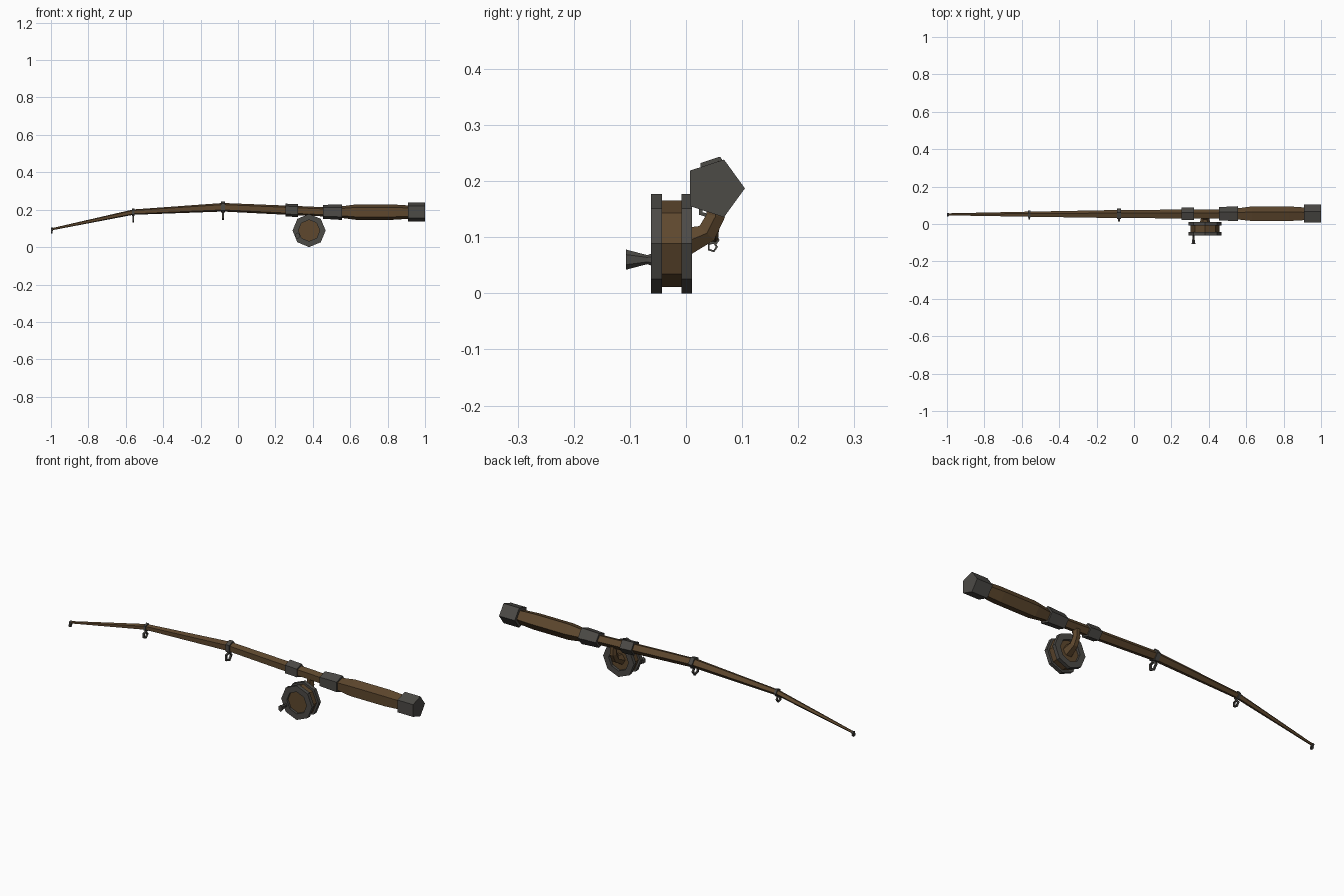
import bpy, bmesh, math
from mathutils import Vector

if "Cube" in bpy.data.objects:
    bpy.data.objects.remove(bpy.data.objects["Cube"])


def material(name, color):
    m = bpy.data.materials.new(name)
    m.diffuse_color = (*color, 1)
    m.use_nodes = True
    m.node_tree.nodes["Principled BSDF"].inputs["Base Color"].default_value = m.diffuse_color
    return m


WOOD = material("brown wood", (0.112, 0.064, 0.027))
METAL = material("dark grey metal", (0.073, 0.069, 0.062))
X, Y, Z = Vector((1, 0, 0)), Vector((0, 1, 0)), Vector((0, 0, 1))


def ring(center, radius, sides, u, v, phase=0.0):
    """Polygon of points around center in the plane of u and v."""
    return [Vector(center) + radius * (u * math.cos(a) + v * math.sin(a))
            for a in (phase + 2 * math.pi * i / sides for i in range(sides))]


def loft(name, rings, mat, closed=False):
    """Skin consecutive rings; cap the ends, or join last to first."""
    bm = bmesh.new()
    vs = [[bm.verts.new(p) for p in r] for r in rings]
    n = len(vs[0])
    pairs = list(zip(vs, vs[1:]))
    if closed:
        pairs.append((vs[-1], vs[0]))
    else:
        bm.faces.new(vs[0])
        bm.faces.new(vs[-1])
    for a, b in pairs:
        for i in range(n):
            j = (i + 1) % n
            bm.faces.new((a[i], a[j], b[j], b[i]))
    bmesh.ops.recalc_face_normals(bm, faces=bm.faces)
    me = bpy.data.meshes.new(name)
    bm.to_mesh(me)
    bm.free()
    me.materials.append(mat)
    ob = bpy.data.objects.new(name, me)
    bpy.context.collection.objects.link(ob)
    return ob


def along_x(name, sections, mat):
    """Five-sided bar from (x, z, radius) sections."""
    return loft(name, [ring((x, 0.051, z), r, 5, Y, Z) for x, z, r in sections], mat)


def washer(name, center, axis, u, v, depth, outer, inner, sides, mat):
    c, h = Vector(center), axis * depth / 2
    return loft(name, [ring(c - h, outer, sides, u, v), ring(c + h, outer, sides, u, v),
                       ring(c + h, inner, sides, u, v), ring(c - h, inner, sides, u, v)],
                mat, closed=True)


# Bent tapering rod
along_x("rod", [(0.50, 0.187, 0.026), (0.29, 0.196, 0.026), (-0.08, 0.213, 0.024),
                (-0.56, 0.187, 0.015), (-0.998, 0.095, 0.006)], WOOD)

# Grip, end cap and collars
along_x("grip", [(0.54, 0.187, 0.031), (0.63, 0.187, 0.043),
                 (0.83, 0.187, 0.043), (0.92, 0.187, 0.037)], WOOD)
along_x("end_cap", [(0.91, 0.187, 0.054), (1.0, 0.187, 0.054)], METAL)
along_x("grip_collar", [(0.455, 0.188, 0.039), (0.51, 0.188, 0.042),
                        (0.555, 0.187, 0.044)], METAL)
along_x("rod_collar", [(0.255, 0.198, 0.036), (0.322, 0.195, 0.036)], METAL)

# Line guides: a band with a hanging pentagon loop
hang = Vector((0, math.cos(math.radians(252)), math.sin(math.radians(252))))
for i, (x, z, band, half, dist, outer) in enumerate([
        (-0.08, 0.214, 0.031, 0.011, 0.047, 0.027),
        (-0.56, 0.187, 0.021, 0.006, 0.037, 0.020),
        (-0.995, 0.095, 0.009, 0.005, 0.013, 0.010)]):
    along_x(f"guide_band_{i + 1}", [(x - half, z, band), (x + half, z, band)], METAL)
    c = Vector((x, 0.051, z)) + hang * dist
    washer(f"guide_loop_{i + 1}", c, X, Y, Z, min(0.009, half * 2), outer, outer * 0.62, 5, METAL)

# Reel: wooden drum between two metal rims
RX, RZ = 0.38, 0.0885
loft("reel_drum", [ring((RX, y, RZ), 0.077, 8, X, Z) for y in (-0.050, -0.002)], WOOD)
for name, y in (("front_rim", -0.0525), ("back_rim", 0.0015)):
    washer(name, (RX, y, RZ), Y, X, Z, 0.019, 0.0885, 0.057, 8, METAL)

# Curved arm joining the reel to the rod
arm = []
for y, z, r, angle in ((0.050, 0.185, 0.018, 90), (0.053, 0.138, 0.019, 80),
                       (0.037, 0.107, 0.021, 45), (-0.004, 0.090, 0.030, 10)):
    a = math.radians(angle)
    arm.append(ring((RX, y, z), r, 6, X, Vector((0, -math.sin(a), math.cos(a)))))
loft("reel_arm", arm, WOOD)

# Flared crank knob on the front rim
loft("crank_knob", [ring((0.318, y, 0.060), r, 6, X * 0.65, Z, math.pi / 6)
                    for y, r in ((-0.058, 0.012), (-0.069, 0.008), (-0.107, 0.018))], METAL)
